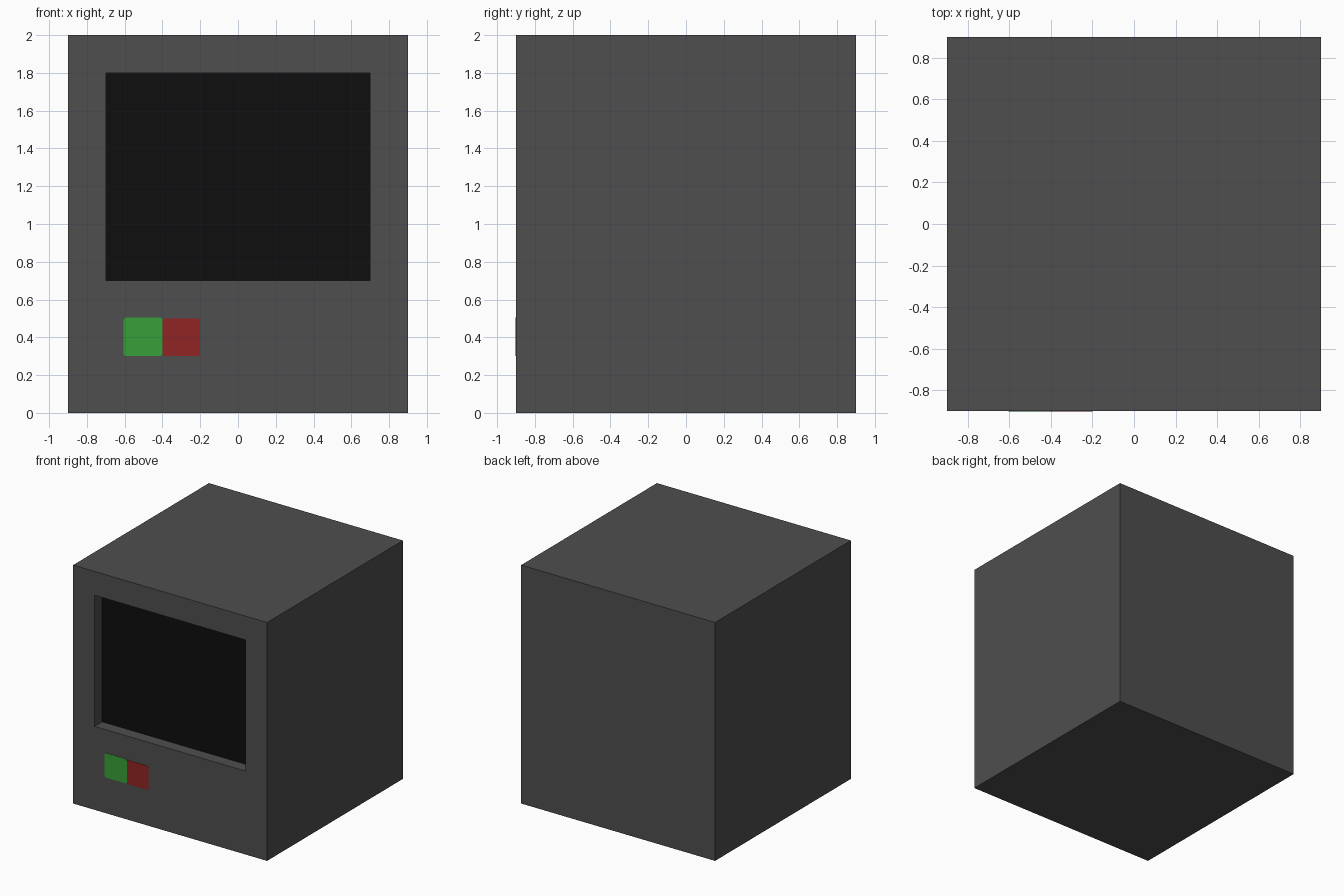
import bpy, bmesh
from mathutils import Matrix, Vector

if "Cube" in bpy.data.objects:
    bpy.data.objects.remove(bpy.data.objects["Cube"], do_unlink=True)


def material(name, rgb):
    m = bpy.data.materials.new(name)
    m.use_nodes = True
    m.diffuse_color = (*rgb, 1)
    m.node_tree.nodes["Principled BSDF"].inputs["Base Color"].default_value = (*rgb, 1)
    return m


GREY = material("dark grey casing", (0.077, 0.077, 0.077))
BLACK = material("black screen", (0.0045, 0.0045, 0.0045))
GREEN = material("green button", (0.04, 0.345, 0.04))
RED = material("red button", (0.285, 0.018, 0.018))


def make_object(name, bm, mats):
    bmesh.ops.recalc_face_normals(bm, faces=bm.faces)
    mesh = bpy.data.meshes.new(name)
    bm.to_mesh(mesh)
    bm.free()
    for m in mats:
        mesh.materials.append(m)
    obj = bpy.data.objects.new(name, mesh)
    bpy.context.collection.objects.link(obj)
    return obj


def box(centre, size):
    bm = bmesh.new()
    bmesh.ops.create_cube(bm, size=1, matrix=Matrix.Translation(centre) @ Matrix.Diagonal((*size, 1)))
    return bm


# Casing with a recessed screen in its front
bm = box((0, 0, 1), (1.8, 1.8, 2))
bm.normal_update()
front = min(bm.faces, key=lambda f: f.calc_center_median().y)
bmesh.ops.inset_region(bm, faces=[front], thickness=0.2, use_even_offset=True)
for v in front.verts:
    v.co.z = 1.8 if v.co.z > 1 else 0.7
screen = bmesh.ops.extrude_discrete_faces(bm, faces=[front])["faces"][0]
bmesh.ops.translate(bm, verts=screen.verts, vec=Vector((0, 0.1, 0)))
screen.material_index = 1
make_object("casing", bm, [GREY, BLACK])


# Two flat buttons with clipped corners, side by side under the screen
def button(name, x0, x1, z0, z1, mat):
    bm = box(((x0 + x1) / 2, -0.9, (z0 + z1) / 2), (x1 - x0, 0.006, z1 - z0))
    corners = [e for e in bm.edges if abs(e.verts[0].co.y - e.verts[1].co.y) > 0.001]
    bmesh.ops.bevel(bm, geom=corners, offset=0.01, segments=1, affect='EDGES')
    make_object(name, bm, [mat])


button("green_button", -0.605, -0.4, 0.3, 0.505, GREEN)
button("red_button", -0.4, -0.2, 0.3, 0.5, RED)
